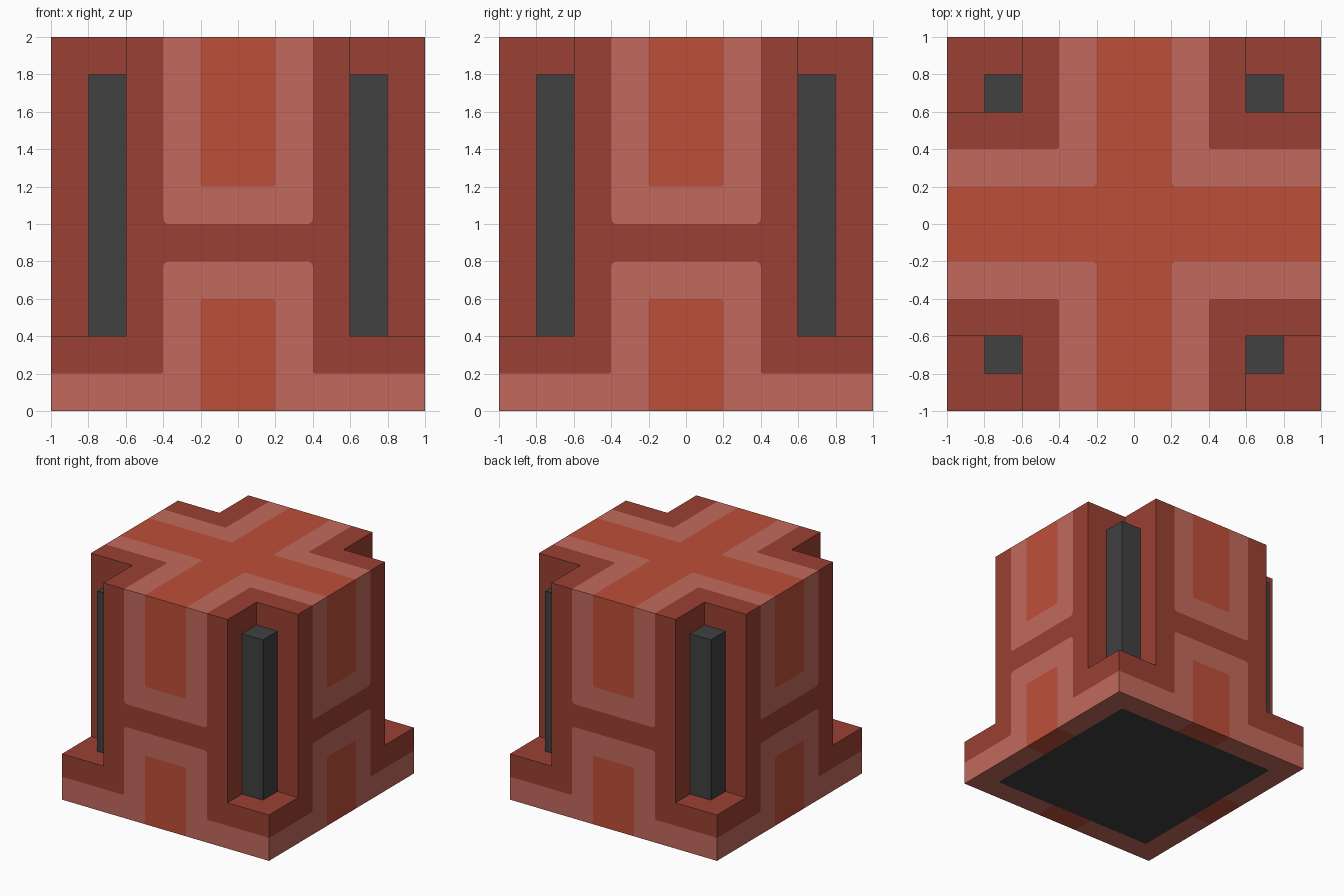
import bpy, bmesh, math
from mathutils import Vector, Matrix

cube = bpy.data.objects.get("Cube")
if cube:
    bpy.data.objects.remove(cube, do_unlink=True)


def linear(c):
    c /= 255
    return c / 12.92 if c <= 0.04045 else ((c + 0.055) / 1.055) ** 2.4


def material(name, rgb):
    m = bpy.data.materials.new(name)
    col = (*[linear(c) for c in rgb], 1)
    m.diffuse_color = col
    m.use_nodes = True
    bsdf = m.node_tree.nodes["Principled BSDF"]
    bsdf.inputs["Base Color"].default_value = col
    bsdf.inputs["Roughness"].default_value = 0.8
    return m


mats = [material("dark red", (154, 64, 51)), material("pale red", (194, 106, 93)),
        material("orange red", (190, 79, 57)), material("charcoal", (65, 65, 65))]
DARK, PALE, ORANGE, GREY = range(4)
R, S = 0.03, 0.018   # corner radii of the large and small bands


def rounded(pts):
    """Outline with the corners that carry a third value rounded by it."""
    out = []
    for i, p in enumerate(pts):
        c = Vector(p[:2])
        if len(p) == 2:
            out.append(c)
            continue
        a = (Vector(pts[i - 1][:2]) - c).normalized()
        b = (Vector(pts[(i + 1) % len(pts)][:2]) - c).normalized()
        for k in range(5):
            t = k * math.pi / 8
            out.append(c + p[2] * (a * (1 - math.sin(t)) + b * (1 - math.cos(t))))
    return out


bm = bmesh.new()


def panel(pts, colour, place, turns=4):
    """Adds a flat coloured face, repeated by quarter turns about z."""
    for k in range(turns):
        rot = Matrix.Rotation(k * math.pi / 2, 3, 'Z')
        f = bm.faces.new([bm.verts.new(rot @ Vector(place(*p))) for p in rounded(pts)])
        f.material_index = colour


def side(u, v): return (u, -1, v)
def top(u, v): return (u, v, 2)
def bottom(u, v): return (u, v, 0)
def ledge(u, v): return (u, v, 0.4)


# Sides: orange inlays, pale surrounds, dark frame
panel([(-.2, 2), (-.2, 1.2, S), (.2, 1.2, S), (.2, 2)], ORANGE, side)
panel([(-.2, 0), (-.2, .6, S), (.2, .6, S), (.2, 0)], ORANGE, side)
panel([(-.4, 2), (-.4, 1, R), (.4, 1, R), (.4, 2),
       (.2, 2), (.2, 1.2, S), (-.2, 1.2, S), (-.2, 2)], PALE, side)
panel([(-1, 0), (-1, .2), (-.4, .2, S), (-.4, .8, R), (.4, .8, R), (.4, .2, S), (1, .2),
       (1, 0), (.2, 0), (.2, .6, S), (-.2, .6, S), (-.2, 0)], PALE, side)
panel([(.4, 2), (.4, 1, R), (-.4, 1, R), (-.4, 2), (-.6, 2), (-.6, .4), (-1, .4), (-1, .2),
       (-.4, .2, S), (-.4, .8, R), (.4, .8, R), (.4, .2, S), (1, .2), (1, .4), (.6, .4),
       (.6, 2)], DARK, side)

# Top: orange cross, pale and dark angle bands
panel([(1, -.2), (1, .2), (.2, .2, R), (.2, 1), (-.2, 1), (-.2, .2, R), (-1, .2), (-1, -.2),
       (-.2, -.2, R), (-.2, -1), (.2, -1), (.2, -.2, R)], ORANGE, top, 1)
panel([(.2, 1), (.2, .2, R), (1, .2), (1, .4), (.4, .4, S), (.4, 1)], PALE, top)
panel([(.4, 1), (.4, .4, S), (1, .4), (1, .6), (.6, .6), (.6, 1)], DARK, top)

# Corner recesses: two walls and a ledge
panel([(.6, .4), (1, .4), (1, 2), (.6, 2)], DARK, lambda u, v: (.6, u, v))
panel([(.6, .4), (1, .4), (1, 2), (.6, 2)], DARK, lambda u, v: (u, .6, v))
panel([(.6, .6), (1, .6), (1, 1), (.6, 1)], DARK, ledge)

# Underside: charcoal pad with a pale border and orange tabs
panel([(.2, .8), (.8, .8, S), (.8, .2), (.8, -.2), (.8, -.8, S), (.2, -.8), (-.2, -.8),
       (-.8, -.8, S), (-.8, -.2), (-.8, .2), (-.8, .8, S), (-.2, .8)], GREY, bottom, 1)
panel([(.2, 1), (.2, .8), (.8, .8, S), (.8, .2), (1, .2), (1, 1)], PALE, bottom)
panel([(-.2, .8), (.2, .8), (.2, 1), (-.2, 1)], ORANGE, bottom)

bmesh.ops.remove_doubles(bm, verts=bm.verts, dist=1e-4)
bmesh.ops.recalc_face_normals(bm, faces=bm.faces)
mesh = bpy.data.meshes.new("body")
bm.to_mesh(mesh)
bm.free()
for m in mats:
    mesh.materials.append(m)
bpy.context.collection.objects.link(bpy.data.objects.new("body", mesh))

# Corner posts
for sx, xn in ((1, "left"), (-1, "right")):
    for sy, yn in ((-1, "front"), (1, "back")):
        bpy.ops.mesh.primitive_cube_add(size=1, location=(.7 * sx, .7 * sy, 1.1))
        post = bpy.context.object
        post.name = f"{yn}_{xn}_post"
        post.scale = (.2, .2, 1.4)
        bpy.ops.object.transform_apply(location=False, rotation=False, scale=True)
        post.data.materials.append(mats[GREY])
